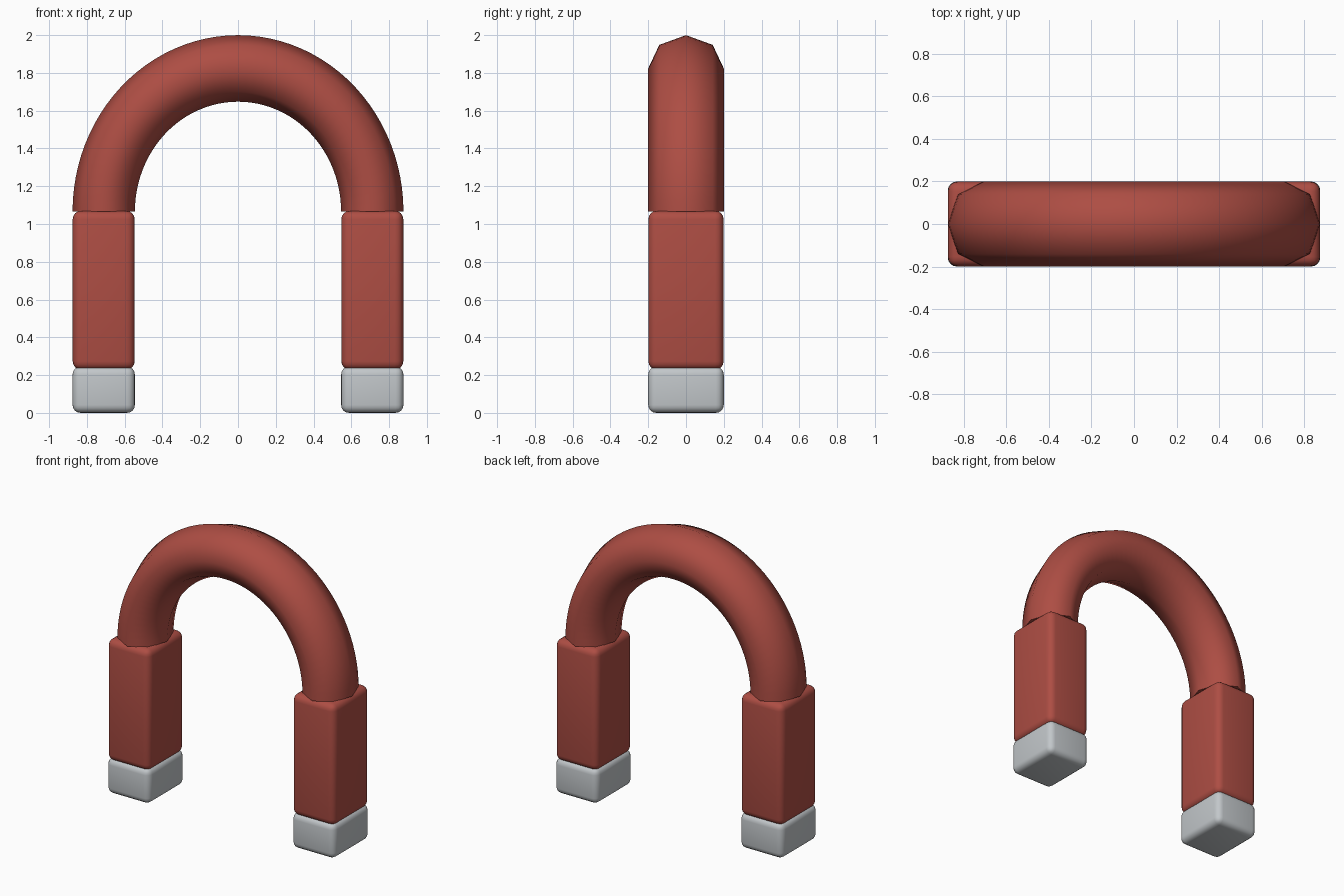
import bpy, bmesh, math

if "Cube" in bpy.data.objects:
    bpy.data.objects.remove(bpy.data.objects["Cube"])


def material(name, rgb):
    m = bpy.data.materials.new(name)
    m.diffuse_color = (*rgb, 1)
    m.use_nodes = True
    m.node_tree.nodes["Principled BSDF"].inputs["Base Color"].default_value = m.diffuse_color
    return m


red = material("red paint", (0.42, 0.075, 0.057))
steel = material("pale steel", (0.54, 0.57, 0.59))


def finish(bm, name, mat, angle):
    bmesh.ops.recalc_face_normals(bm, faces=bm.faces)
    me = bpy.data.meshes.new(name)
    bm.to_mesh(me)
    bm.free()
    ob = bpy.data.objects.new(name, me)
    bpy.context.collection.objects.link(ob)
    me.materials.append(mat)
    bpy.ops.object.select_all(action='DESELECT')
    ob.select_set(True)
    bpy.context.view_layer.objects.active = ob
    bpy.ops.object.shade_smooth_by_angle(angle=math.radians(angle))
    return ob


def rounded_block(name, mat, x, half_x, half_y, z0, z1, bevel):
    bm = bmesh.new()
    bmesh.ops.create_cube(bm, size=1)
    for v in bm.verts:
        v.co = (x + v.co.x * 2 * half_x, v.co.y * 2 * half_y,
                z0 + (v.co.z + 0.5) * (z1 - z0))
    bmesh.ops.bevel(bm, geom=bm.edges[:], offset=bevel, segments=4,
                    profile=0.5, affect='EDGES')
    return finish(bm, name, mat, 40)


# Curved top: eight-sided tube swept over a slightly tall half circle
SIDES, STEPS = 8, 48
bm = bmesh.new()
rings = []
for i in range(STEPS + 1):
    a = math.pi * i / STEPS
    ring = []
    for k in range(SIDES):
        t = 2 * math.pi * k / SIDES
        r = 0.711 + 0.165 * math.cos(t)
        ring.append(bm.verts.new((r * math.cos(a), 0.2 * math.sin(t),
                                  1.065 + 1.067 * r * math.sin(a))))
    rings.append(ring)
for r0, r1 in zip(rings, rings[1:]):
    for k in range(SIDES):
        n = (k + 1) % SIDES
        bm.faces.new((r0[k], r0[n], r1[n], r1[k]))
bm.faces.new(rings[0])
bm.faces.new(rings[-1])
finish(bm, "arch", red, 60)

# Straight legs with metal pole tips
for side, s in (("left", -1), ("right", 1)):
    rounded_block(side + "_leg", red, s * 0.711, 0.164, 0.199, 0.228, 1.07, 0.045)
    rounded_block(side + "_pole_tip", steel, s * 0.711, 0.165, 0.2, 0.0, 0.245, 0.042)
